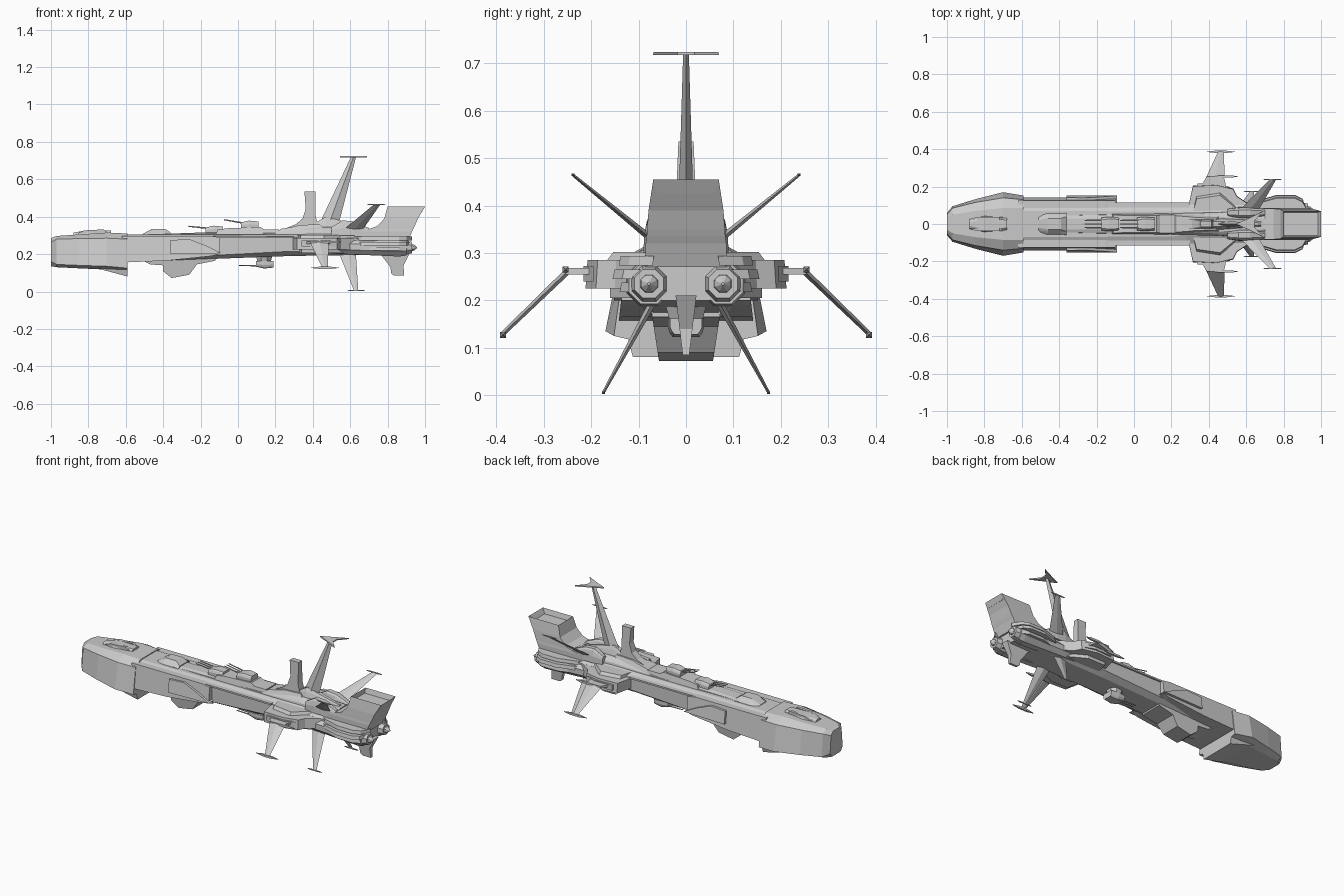
import bpy, bmesh, math
from mathutils import Vector


def loft(name, rings, mirror=False):
    """Skin equal-length rings of points; optionally repeat the part across y = 0."""
    bm = bmesh.new()
    for s in ((1, -1) if mirror else (1,)):
        vs = [[bm.verts.new((p[0], p[1] * s, p[2])) for p in r] for r in rings]
        n = len(rings[0])
        for a, b in zip(vs, vs[1:]):
            for i in range(n):
                bm.faces.new((a[i], a[(i + 1) % n], b[(i + 1) % n], b[i]))
        bm.faces.new(vs[0])
        bm.faces.new(vs[-1])
    bmesh.ops.remove_doubles(bm, verts=bm.verts, dist=1e-5)
    bmesh.ops.recalc_face_normals(bm, faces=bm.faces)
    me = bpy.data.meshes.new(name)
    bm.to_mesh(me)
    bm.free()
    ob = bpy.data.objects.new(name, me)
    bpy.context.collection.objects.link(ob)
    return ob


def hull(name, secs, yc=0, mirror=False):
    """Sections x, half widths (top, upper, lower, bottom), heights (same order)."""
    rings = []
    for x, *v in secs:
        half = list(zip(v[:4], v[4:]))
        rings.append([(x, yc + y, z) for y, z in half] + [(x, yc - y, z) for y, z in half[::-1]])
    return loft(name, rings, mirror)


def slab(name, profile, w, yc=0, mirror=False, w2=None):
    """Side profile (x, z) extruded in y, width blending from w (bottom) to w2 (top)."""
    zs = [p[1] for p in profile]
    lo, hi = min(zs), max(zs)
    w2 = w if w2 is None else w2
    ring = lambda s: [(x, yc + s * (w + (w2 - w) * (z - lo) / (hi - lo)), z) for x, z in profile]
    return loft(name, [ring(-1), ring(1)], mirror)


def plan(name, outline, z0, z1, inset=1.0, mirror=False):
    """Top outline (x, y) extruded in z."""
    return loft(name, [[(x, y, z0) for x, y in outline], [(x, y * inset, z1) for x, y in outline]], mirror)


def fin(name, root, tip, t0, t1, mirror=True):
    """Tapered blade; root and tip are (x0, x1, y, z)."""
    d = Vector((0, tip[2] - root[2], tip[3] - root[3])).normalized()
    nrm = Vector((0, -d.z, d.y))
    rings = []
    for (x0, x1, y, z), t in ((root, t0), (tip, t1)):
        a, b = Vector((x0, y, z)), Vector((x1, y, z))
        m = a.lerp(b, 0.5)
        rings.append([a, m + nrm * t, b, m - nrm * t])
    return loft(name, rings, mirror)


def tube(name, p, q, r0, r1, n=8, mirror=False):
    p, q = Vector(p), Vector(q)
    rot = (q - p).to_track_quat('Z', 'Y')
    circ = lambda c, r: [c + rot @ Vector((r * math.cos((i + .5) * math.tau / n),
                                           r * math.sin((i + .5) * math.tau / n), 0)) for i in range(n)]
    return loft(name, [circ(p, r0), circ(q, r1)], mirror)


# armoured bow
hull("bow", [
    (-1.0, .03, .05, .06, .04, .285, .265, .16, .135),
    (-.97, .05, .085, .095, .065, .297, .28, .145, .13),
    (-.85, .07, .115, .132, .085, .305, .283, .14, .124),
    (-.70, .085, .14, .17, .11, .315, .285, .135, .117),
    (-.59, .085, .13, .152, .11, .31, .28, .125, .115)])
slab("bow_chin", [(-.76, .13), (-.72, .115), (-.59, .08), (-.59, .15)], .112, w2=.13)
hull("bow_crest", [
    (-.88, .01, .02, .025, .03, .315, .312, .305, .295),
    (-.80, .028, .035, .042, .045, .328, .322, .31, .295),
    (-.68, .022, .03, .035, .04, .325, .32, .31, .295)])
for s in (-1, 1):
    slab("bow_sensor_cover", [(-.86, .31), (-.82, .327), (-.72, .332), (-.69, .31)], .008, .03 * s)

# main body
hull("main_hull", [
    (-.62, .07, .105, .105, .07, .305, .29, .18, .16),
    (-.38, .07, .105, .105, .07, .305, .29, .18, .165),
    (.28, .065, .105, .105, .07, .305, .288, .215, .19),
    (.62, .06, .10, .10, .07, .31, .285, .215, .195),
    (.90, .06, .10, .09, .05, .305, .28, .215, .20)])
slab("side_armour", [(-.62, .155), (-.38, .165), (-.14, .19), (-.10, .20), (-.10, .29), (-.15, .298), (-.62, .298)],
     .142, w2=.125)
slab("side_blister", [(-.36, .20), (-.36, .275), (-.26, .28), (-.17, .245), (-.09, .205)], .152, w2=.140)
slab("side_rail", [(-.6, .287), (-.1, .287), (.30, .285), (.30, .295), (-.6, .298)], .115)

# top deck works
hull("forward_deckhouse", [
    (-.51, .02, .035, .045, .05, .308, .305, .30, .295),
    (-.46, .03, .04, .055, .06, .335, .325, .31, .295),
    (-.39, .03, .04, .055, .06, .335, .325, .31, .295),
    (-.36, .04, .045, .058, .06, .315, .31, .305, .295)])
hull("deck_spine", [
    (-.36, .03, .035, .045, .05, .31, .308, .305, .29),
    (-.12, .03, .038, .05, .055, .318, .315, .31, .29),
    (.20, .035, .045, .055, .06, .325, .32, .31, .29),
    (.45, .04, .05, .06, .065, .345, .335, .32, .29),
    (.70, .03, .05, .07, .075, .34, .33, .315, .29)])
slab("mid_platform", [(-.12, .30), (-.11, .33), (-.06, .338), (.12, .345), (.14, .332), (.22, .332), (.22, .30)], .055, w2=.045)


def turret(x, z, flip=1, lift=.012):
    hull("gun_turret", [
        (x - .045, .022, .03, .035, .035, z + .017 * flip, z + .012 * flip, z + .004 * flip, z - .012 * flip),
        (x, .028, .034, .038, .038, z + .027 * flip, z + .02 * flip, z + .008 * flip, z - .012 * flip),
        (x + .05, .024, .03, .034, .034, z + .022 * flip, z + .015 * flip, z + .006 * flip, z - .012 * flip)])
    for y in (-.02, 0, .02):
        tube("gun_barrel", (x - .02, y, z + .012 * flip), (x - .135, y, z + (.012 + lift) * flip), .0045, .003, 6)


turret(-.13, .325)
turret(.06, .352, 1, .02)
turret(.14, .15, -1, -.002)
tube("belly_turret_mount", (.14, 0, .20), (.14, 0, .15), .05, .035)

# belly
slab("belly_keel", [(-.52, .17), (-.47, .145), (-.40, .14), (-.40, .108), (-.355, .072), (-.26, .09),
                    (-.22, .145), (-.12, .165), (-.12, .19), (-.52, .19)], .057, w2=.075)

# bridge tower and mast
slab("bridge_base", [(.20, .31), (.23, .335), (.29, .345), (.33, .355), (.44, .36), (.48, .31)], .055, w2=.032)
slab("bridge_tower", [(.26, .34), (.31, .36), (.345, .39), (.362, .44), (.355, .535), (.414, .535),
                      (.414, .41), (.43, .34)], .024, w2=.016)
fin("main_mast", (.42, .53, 0, .33), (.605, .632, 0, .722), .018, .006, False)
hull("mast_foot", [(.40, .015, .02, .03, .035, .36, .35, .33, .30), (.47, .014, .022, .03, .035, .40, .38, .34, .30),
                   (.68, .006, .012, .02, .03, .345, .34, .33, .30)])
plan("mast_vane", [(.545, 0), (.61, .03), (.69, .07), (.645, .018), (.645, -.018), (.69, -.07), (.61, -.03)], .717, .724, .97)

# wing shoulders
hull_wing = [(.29, .09), (.315, .205), (.44, .212), (.53, .19), (.55, .15), (.64, .09)]
plan("wing_shoulder", hull_wing, .225, .285, .98, True)
plan("wing_upper_plate", [(.31, .05), (.335, .15), (.46, .17), (.58, .06)], .28, .302, .9, True)
plan("wing_side_panel", [(.34, .20), (.34, .216), (.46, .216), (.52, .195)], .24, .272, 1, True)
plan("wing_under_plate", [(.32, .07), (.34, .16), (.46, .16), (.60, .08)], .205, .23, 1, True)

# wing blades, rear fins and their tip rods
plan("wing_stub", [(.35, .19), (.39, .255), (.48, .255), (.495, .19)], .255, .268, 1, True)
fin("wing_blade", (.385, .485, .248, .263), (.45, .48, .388, .128), .007, .005)
fin("lower_fin", (.54, .63, .065, .205), (.62, .643, .174, .006), .008, .003)
fin("upper_fin", (.57, .67, .08, .335), (.725, .76, .238, .464), .007, .003)
for name, x0, x1, y, z, r in (("wing_tip_rod", .39, .54, .386, .127, .006), ("wing_joint_rod", .43, .555, .254, .265, .006),
                              ("lower_fin_rod", .585, .68, .174, .005, .003), ("upper_fin_rod", .69, .79, .238, .465, .003)):
    m = (x0 + x1) / 2
    rings = [[(x, y - w, z - w), (x, y + w, z - w), (x, y + w, z + w), (x, y - w, z + w)]
             for x, w in ((x0, .001), (m - .03, r), (m + .03, r), (x1, .001))]
    loft(name, rings, True)
hull("upper_fin_root", [
    (.50, .01, .015, .02, .02, .345, .34, .33, .30), (.56, .014, .022, .028, .03, .38, .37, .34, .30),
    (.62, .014, .022, .028, .03, .375, .365, .34, .30), (.70, .01, .015, .02, .02, .34, .335, .33, .30)], .06, True)

# tail tower with open top
zs = [(.27, .60, .91, .085), (.32, .64, .93, .085), (.335, .70, .938, .083), (.35, .745, .945, .082),
      (.39, .782, .962, .079), (.455, .80, 1.0, .069)]
tail = loft("tail_tower", [[(a, -w, z), (b, -w, z), (b, w, z), (a, w, z)] for z, a, b, w in zs])
bm = bmesh.new()
bm.from_mesh(tail.data)
top = max(bm.faces, key=lambda f: f.calc_center_median().z)
bmesh.ops.inset_region(bm, faces=[top], thickness=.012)
bmesh.ops.translate(bm, verts=top.verts, vec=(-.008, 0, -.03))
bm.to_mesh(tail.data)
bm.free()

# rear nacelles, side strakes and engines
for i, (z, w) in enumerate(((.283, .142), (.255, .155), (.228, .14))):
    plan("rear_strake", [(.60, .07), (.66, w - .03), (.76, w), (.86, w), (.90, w - .02), (.93, .07)], z - .01, z + .01, .97, True)
tube("engine_nacelle", (.50, .078, .24), (.87, .078, .235), .04, .052, 8, True)
tube("engine_collar", (.86, .078, .235), (.90, .078, .235), .052, .046, 8, True)
tube("engine_nozzle", (.90, .078, .235), (.93, .078, .235), .040, .033, 8, True)
tube("engine_bell", (.93, .078, .235), (.94, .078, .235), .02, .018, 8, True)
tube("engine_plug", (.94, .078, .235), (.957, .078, .235), .018, .003, 8, True)

# ventral tail fin
slab("ventral_fin", [(.73, .21), (.77, .19), (.815, .13), (.82, .095), (.835, .085), (.888, .085), (.885, .14), (.92, .21)],
     .007, w2=.022)
